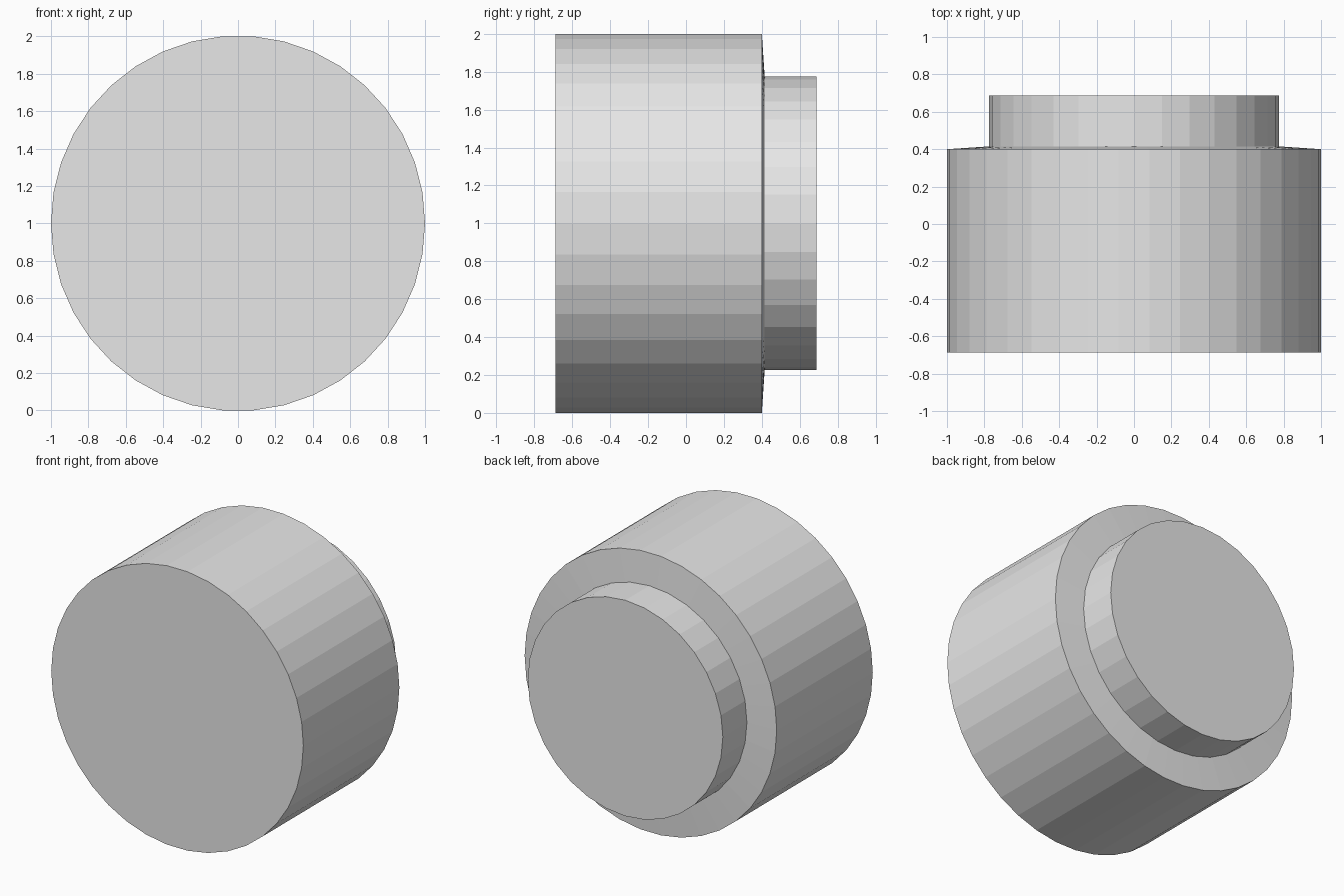
import bpy, bmesh, math

if "Cube" in bpy.data.objects:
    bpy.data.objects.remove(bpy.data.objects["Cube"])

grey = bpy.data.materials.new("light grey")
grey.diffuse_color = (0.8, 0.8, 0.8, 1.0)
grey.use_nodes = True
grey.node_tree.nodes["Principled BSDF"].inputs["Base Color"].default_value = grey.diffuse_color


def turned_part(name, profile, sides, z_scale=1.0):
    """Lathe a list of (radius, y) rings around the y axis, with flat end caps."""
    bm = bmesh.new()
    rings = []
    for radius, y in profile:
        ring = []
        for i in range(sides):
            a = 2 * math.pi * i / sides
            ring.append(bm.verts.new((radius * math.cos(a), y,
                                      1 + radius * math.sin(a) * z_scale)))
        rings.append(ring)
    for lower, upper in zip(rings, rings[1:]):
        for i in range(sides):
            j = (i + 1) % sides
            bm.faces.new((lower[i], lower[j], upper[j], upper[i]))
    bm.faces.new(rings[0])
    bm.faces.new(rings[-1])
    bmesh.ops.recalc_face_normals(bm, faces=bm.faces)
    mesh = bpy.data.meshes.new(name)
    bm.to_mesh(mesh)
    bm.free()
    mesh.materials.append(grey)
    obj = bpy.data.objects.new(name, mesh)
    bpy.context.collection.objects.link(obj)
    return obj


# Wide drum with a shallow sloped rear shoulder
turned_part("main_drum", [(1.0, -0.688), (1.0, 0.40), (0.76, 0.416)], 38,
            1 / math.cos(math.pi / 38))

# Narrower plug on the back, sunk slightly into the drum
turned_part("rear_plug", [(0.774, 0.38), (0.774, 0.688)], 32)
